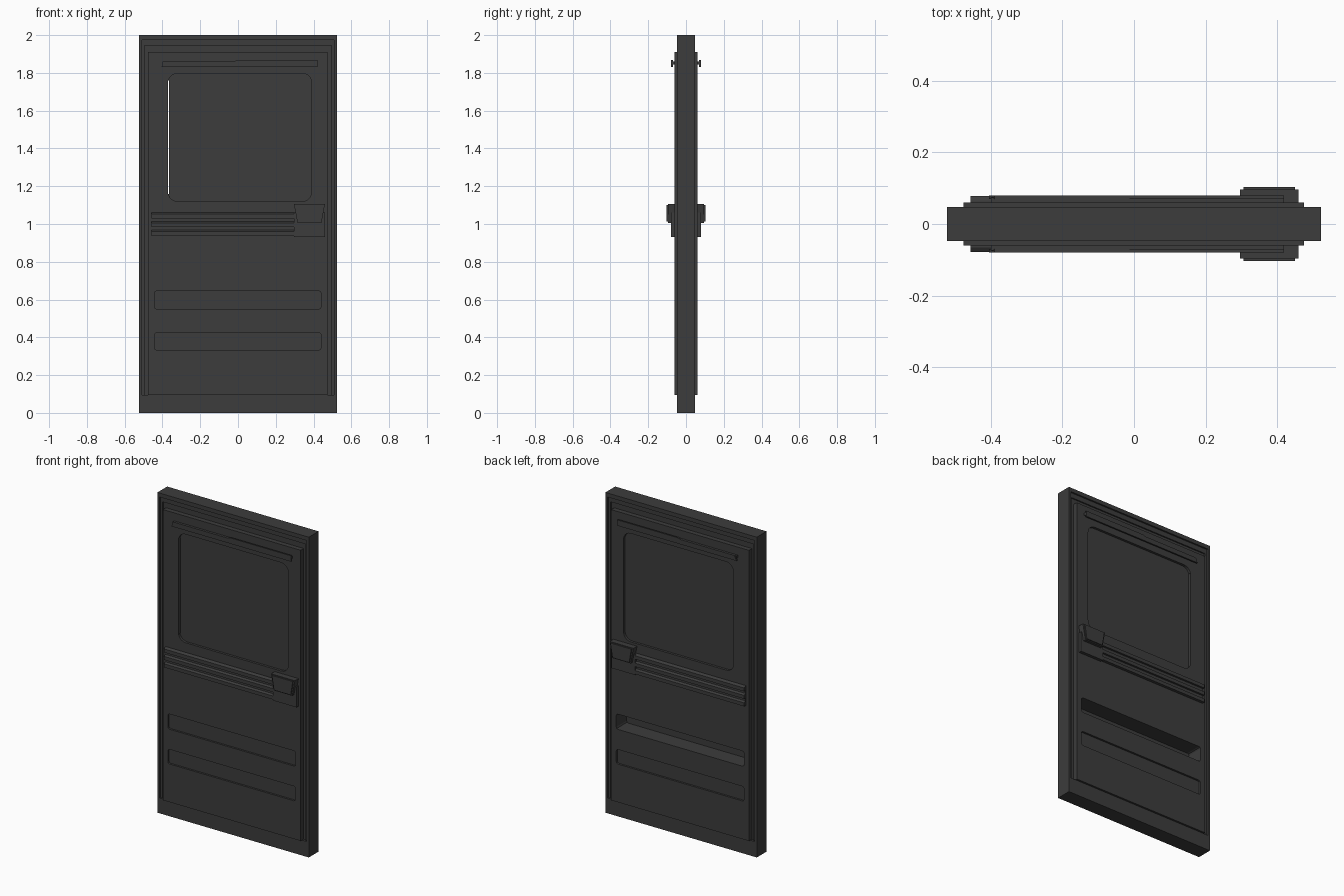
import bpy, bmesh, math

cube = bpy.data.objects.get("Cube")
if cube:
    bpy.data.objects.remove(cube, do_unlink=True)

mat = bpy.data.materials.new("charcoal metal")
mat.use_nodes = True
color = (0.045, 0.045, 0.045, 1)
mat.diffuse_color = color
mat.node_tree.nodes["Principled BSDF"].inputs["Base Color"].default_value = color


def make_object(name, bm):
    bmesh.ops.recalc_face_normals(bm, faces=bm.faces)
    mesh = bpy.data.meshes.new(name)
    bm.to_mesh(mesh)
    bm.free()
    mesh.materials.append(mat)
    obj = bpy.data.objects.new(name, mesh)
    bpy.context.collection.objects.link(obj)
    return obj


def extrude(name, points, axis, start, end):
    """Extrude an outline along y (points are x, z) or along x (points are y, z)."""
    bm = bmesh.new()
    place = (lambda a, b: (a, start, b)) if axis == "y" else (lambda a, b: (start, a, b))
    face = bm.faces.new([bm.verts.new(place(a, b)) for a, b in points])
    moved = bmesh.ops.extrude_face_region(bm, geom=[face])["geom"]
    step = (0, end - start, 0) if axis == "y" else (end - start, 0, 0)
    bmesh.ops.translate(bm, vec=step, verts=[v for v in moved if isinstance(v, bmesh.types.BMVert)])
    return make_object(name, bm)


def rect(x0, x1, z0, z1):
    return [(x0, z0), (x1, z0), (x1, z1), (x0, z1)]


def rounded(x0, x1, z0, z1, radius, steps=5):
    points = []
    corners = [(x1 - radius, z1 - radius), (x0 + radius, z1 - radius),
               (x0 + radius, z0 + radius), (x1 - radius, z0 + radius)]
    for quarter, (cx, cz) in enumerate(corners):
        for i in range(steps + 1):
            angle = math.pi / 2 * (quarter + i / steps)
            points.append((cx + radius * math.cos(angle), cz + radius * math.sin(angle)))
    return points


def arch(inner, outer, inner_top, outer_top, bottom):
    return [(-outer, bottom), (-outer, outer_top), (outer, outer_top), (outer, bottom),
            (inner, bottom), (inner, inner_top), (-inner, inner_top), (-inner, bottom)]


# Stepped frame and sill
SILL = 0.095
extrude("frame_outer", arch(0.508, 0.523, 1.975, 2.0, SILL), "y", -0.048, 0.048)
extrude("frame_step", arch(0.494, 0.508, 1.945, 1.975, SILL), "y", -0.038, 0.038)
extrude("frame_inner", arch(0.47, 0.494, 1.905, 1.945, SILL), "y", -0.03, 0.03)
extrude("sill", rect(-0.523, 0.523, 0, SILL), "y", -0.048, 0.048)

# Door leaf with recessed window and slots
PANEL = 0.06
leaf = extrude("door_leaf", rect(-0.477, 0.475, SILL, 1.91), "y", -PANEL, PANEL)
window = rounded(-0.37, 0.39, 1.12, 1.797, 0.05)
upper_slot = rounded(-0.443, 0.44, 0.55, 0.645, 0.012, 2)
lower_slot = rounded(-0.443, 0.44, 0.333, 0.424, 0.012, 2)
cuts = [(window, -0.1, -0.045), (window, 0.045, 0.1),
        (upper_slot, -0.1, -0.048), (upper_slot, -0.042, 0.1),
        (lower_slot, -0.1, -0.048), (lower_slot, 0.048, 0.1),
        (rect(-0.3695, -0.365, 1.16, 1.76), -0.2, 0.2)]
for outline, start, end in cuts:
    cutter = extrude("cutter", outline, "y", start, end)
    cutter.hide_render = True
    mod = leaf.modifiers.new("cut", "BOOLEAN")
    mod.operation = "DIFFERENCE"
    mod.solver = "EXACT"
    mod.object = cutter
    bpy.context.view_layer.objects.active = leaf
    bpy.ops.object.modifier_apply(modifier=mod.name)
    bpy.data.objects.remove(cutter, do_unlink=True)

# Fittings repeated on both faces
for side, label in ((-1, "front"), (1, "back")):
    base = side * 0.055

    # Rain strip over the window, with a thin outer lip
    extrude(label + "_strip_web", rect(-0.4, 0.42, 1.845, 1.86), "y", base, side * 0.074)
    lip = [(-0.405, 1.832), (0.42, 1.832), (0.42, 1.868), (0, 1.868), (-0.02, 1.862), (-0.39, 1.862)]
    extrude(label + "_strip_lip", lip, "y", side * 0.07, side * 0.079)

    # Ribbed middle rail
    extrude(label + "_rail", rect(-0.457, 0.3, 0.937, 1.06), "y", base, side * 0.066)
    for i in range(3):
        z = 0.937 + i * 0.0465
        rib = [(base, z), (side * 0.078, z), (side * 0.078, z + 0.022), (side * 0.066, z + 0.03), (base, z + 0.03)]
        extrude(f"{label}_rail_rib_{i + 1}", rib, "x", -0.457, 0.3)

    # Latch plate, tapered grip and its raised face
    extrude(label + "_latch_plate", rect(0.297, 0.46, 0.932, 1.06), "y", base, side * 0.079)
    grip = [(0.315, 1.006), (0.442, 1.006), (0.46, 1.105), (0.296, 1.105)]
    extrude(label + "_latch_grip", grip, "y", base, side * 0.096)
    face = [(0.321, 1.012), (0.436, 1.012), (0.45, 1.1), (0.306, 1.1)]
    extrude(label + "_latch_face", face, "y", side * 0.09, side * 0.103)
